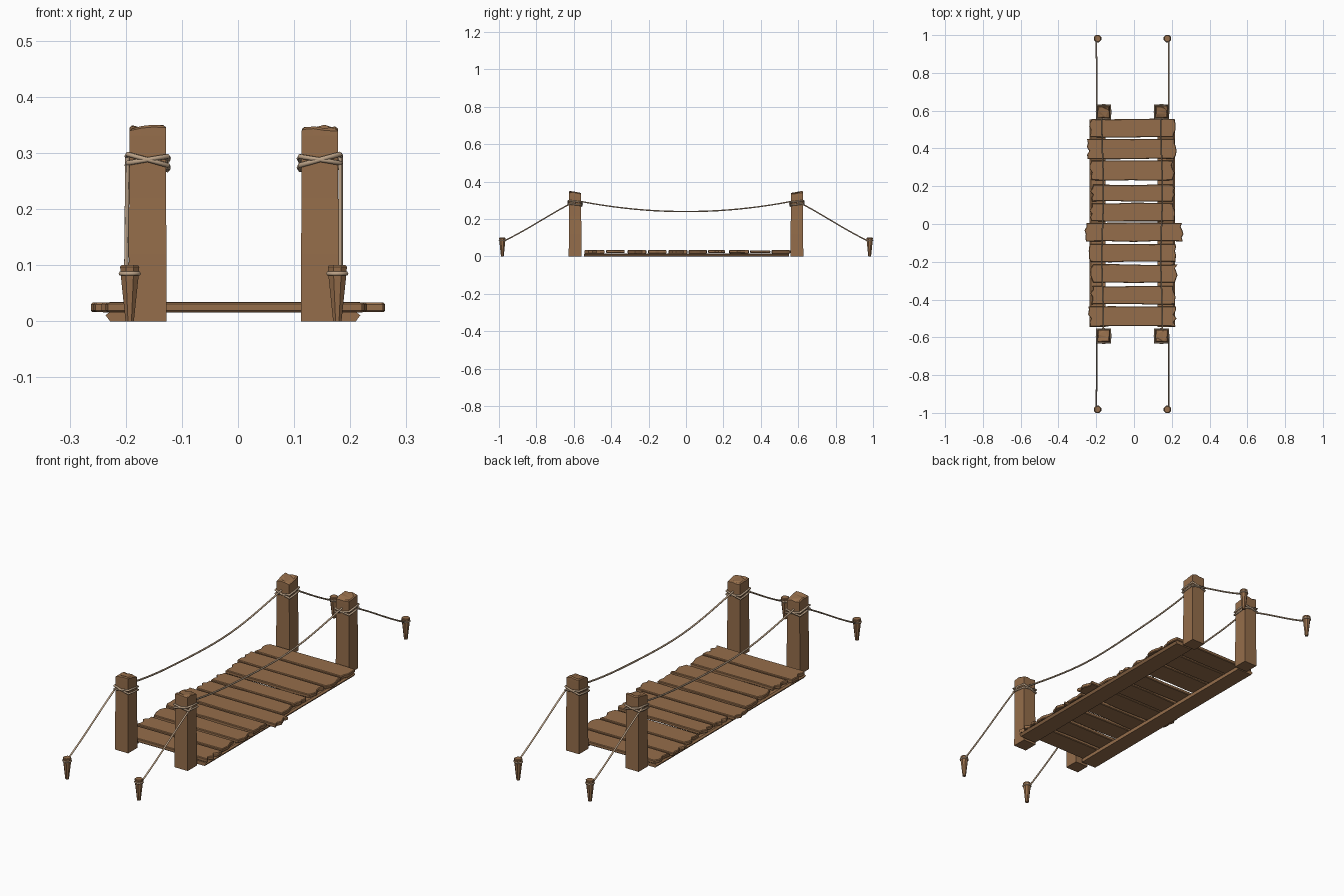
import bpy, bmesh, math, random

if "Cube" in bpy.data.objects:
    bpy.data.objects.remove(bpy.data.objects["Cube"])

random.seed(7)


def material(name, col):
    m = bpy.data.materials.new(name)
    m.diffuse_color = (*col, 1)
    m.use_nodes = True
    m.node_tree.nodes["Principled BSDF"].inputs["Base Color"].default_value = m.diffuse_color
    return m


WOOD = material("wood", (0.30, 0.155, 0.07))
ROPE = material("rope", (0.50, 0.36, 0.24))


def jit(a):
    return random.uniform(-a, a)


def loft(name, rings, mat):
    """Skin equal-length rings from bottom to top and cap both ends."""
    bm = bmesh.new()
    vr = [[bm.verts.new(p) for p in r] for r in rings]
    n = len(vr[0])
    for a, b in zip(vr, vr[1:]):
        for i in range(n):
            j = (i + 1) % n
            bm.faces.new((a[i], a[j], b[j], b[i]))
    bm.faces.new(vr[0][::-1])
    bm.faces.new(vr[-1])
    bmesh.ops.recalc_face_normals(bm, faces=bm.faces)
    bmesh.ops.triangulate(bm, faces=[f for f in bm.faces if len(f.verts) > 4])
    me = bpy.data.meshes.new(name)
    bm.to_mesh(me)
    bm.free()
    me.materials.append(mat)
    ob = bpy.data.objects.new(name, me)
    bpy.context.collection.objects.link(ob)
    return ob


def rope(name, pts, r, cyclic=False):
    cu = bpy.data.curves.new(name, 'CURVE')
    cu.dimensions = '3D'
    cu.bevel_depth = r
    cu.bevel_resolution = 1
    cu.use_fill_caps = True
    sp = cu.splines.new('POLY')
    sp.points.add(len(pts) - 1)
    for p, q in zip(sp.points, pts):
        p.co = (*q, 1)
    sp.use_cyclic_u = cyclic
    cu.materials.append(ROPE)
    ob = bpy.data.objects.new(name, cu)
    bpy.context.collection.objects.link(ob)


def board(name, x0, x1, y0, y1, z0, z1, ragged):
    """Plank with splintered ends and lightly worn edges."""
    steps = 6
    right, left = [], []
    for i in range(steps):
        y = y0 + (y1 - y0) * i / (steps - 1)
        right.append((x1 - random.uniform(0, ragged), y))
        left.append((x0 + random.uniform(0, ragged), y))
    right[2] = (x1, right[2][1])
    left[3] = (x0, left[3][1])
    xs = [x0 + (x1 - x0) * t for t in (0.25, 0.5, 0.75)]
    front = [(x, y0 + jit(0.003)) for x in xs]
    back = [(x, y1 + jit(0.003)) for x in xs[::-1]]
    out = front + right + back + left[::-1]
    cx, cy = (x0 + x1) / 2, (y0 + y1) / 2

    def ring(inset, z):
        return [(x - math.copysign(inset, x - cx) * (abs(x - cx) > 0.01),
                 y - inset * (y - cy) / (y1 - cy), z) for x, y in out]
    e = 0.003
    loft(name, [ring(e, z0), ring(0, z0 + e), ring(0, z1 - e), ring(e, z1)], WOOD)


# deck planks: x0, x1, y0, y1
planks = [(-.237, .22, .46, .555), (-.25, .225, .345, .45), (-.237, .215, .232, .335),
          (-.232, .216, .12, .208), (-.237, .217, .015, .11), (-.262, .262, -.092, .005),
          (-.24, .222, -.2, -.105), (-.232, .23, -.31, -.215), (-.232, .22, -.425, -.328),
          (-.243, .225, -.542, -.437)]
for i, (x0, x1, y0, y1) in enumerate(planks):
    board(f"deck_plank_{i + 1}", x0, x1, y0, y1, 0.017 + jit(.001), 0.034 + jit(.001), 0.016)

# rails under the deck
for side, x0, x1 in (("left", -.236, -.15), ("right", .125, .218)):
    out = [(x0 + .008, 0), (x1, 0), (x1, .017), (x0 + .008, .017), (x0, .011)]
    if side == "right":
        out = [(x0, 0), (x1 - .008, 0), (x1, .011), (x1 - .008, .017), (x0, .017)]
    loft(f"{side}_under_rail", [[(x, y, z) for x, z in out] for y in (-.545, .552)], WOOD)

H = 0.034   # half width of a post


def post(name, cx, cy, sy):
    """Square post, worn edges, chipped top that rises to the outside."""
    sq = [(-1, -1), (-.35, -1), (.3, -1), (1, -1), (1, -.3), (1, .35),
          (1, 1), (.3, 1), (-.35, 1), (-1, 1), (-1, .3), (-1, -.35)]
    rings = []
    for z, s in ((0, 1), (0.12, .99), (0.22, .96), (0.325, .96)):
        rings.append([(cx + x * H * s, cy + y * H * s,
                       z + (0.006 * y * sy if z > .3 else 0)) for x, y in sq])
    tops = [0.338 + 0.005 * y * sy + jit(.004) for x, y in sq]
    rings.append([(cx + x * H * .95, cy + y * H * .95, t) for (x, y), t in zip(sq, tops)])
    rings.append([(cx + x * H * .8, cy + y * H * .8, t + .004) for (x, y), t in zip(sq, tops)])
    loft(name, rings, WOOD)


for side, sx, px, rx, ox, kx in (("left", -1, -.161, -.166, -.197, -.193),
                                 ("right", 1, .146, .146, .183, .177)):
    # sagging hand rope
    rope(f"{side}_hand_rope",
         [(rx + .004 * math.sin(5 * t), .562 * t, .24 + .054 * t * t)
          for t in [i / 10 - 1 for i in range(21)]], .004)
    for end, sy in (("front", -1), ("back", 1)):
        py = sy * .593
        post(f"{end}_{side}_post", px, py, sy)

        # two crossing rope wraps around the post
        h = H + .002
        for k, tilt in enumerate((-.010, .006)):
            pts = [(px + a * h, py + b * h, .284 + tilt * a * sx * -1 + .004 * b * sy)
                   for a, b in ((-1, -1), (0, -1.03), (1, -1), (1.03, 0),
                                (1, 1), (0, 1.03), (-1, 1), (-1.03, 0))]
            rope(f"{end}_{side}_post_wrap_{k + 1}", pts, .0045, True)

        # tapered ground stake
        ky = sy * .982

        def circle(r, z, n=8):
            return [(kx + r * math.cos(math.tau * (i + .5) / n),
                     ky + r * math.sin(math.tau * (i + .5) / n), z) for i in range(n)]
        loft(f"{end}_{side}_stake",
             [circle(.008, 0), circle(.0165, .075), circle(.0185, .097), circle(.016, .1)], WOOD)
        rope(f"{end}_{side}_stake_wrap", circle(.0175, .085), .004, True)

        # anchor rope from post down to stake
        pts = []
        for i in range(9):
            t = i / 8
            pts.append((ox + (kx + sx * .006 - ox) * t, sy * (.6 + .368 * t),
                        .292 - .207 * t - .012 * math.sin(math.pi * t) * (t - .4)))
        rope(f"{end}_{side}_anchor_rope", pts, .004)
